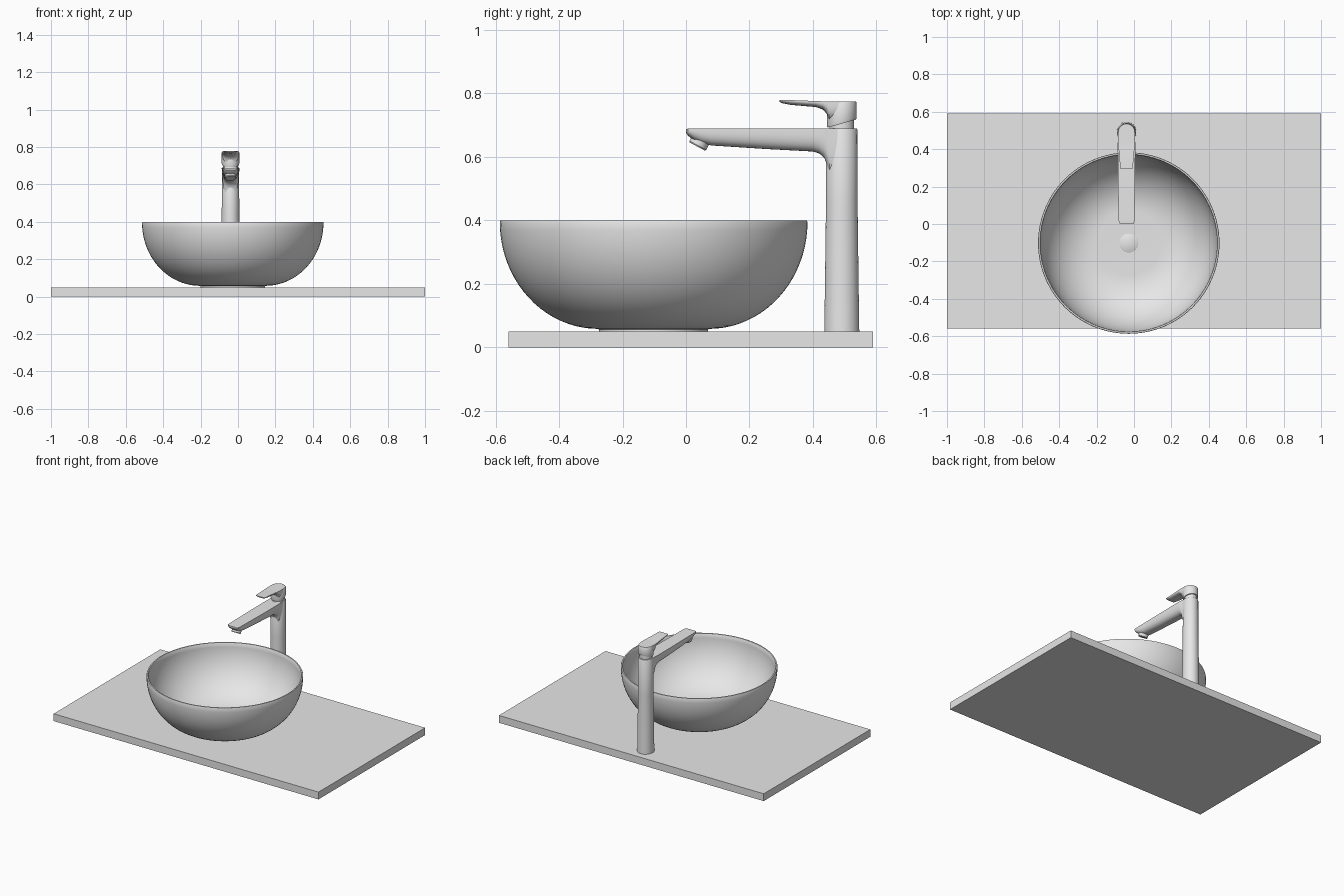
import bpy, bmesh
from math import sin, cos, pi, radians

if "Cube" in bpy.data.objects:
    bpy.data.objects.remove(bpy.data.objects["Cube"])

GREY = (0.8, 0.8, 0.8, 1)
mat = bpy.data.materials.new("light grey")
mat.use_nodes = True
mat.diffuse_color = GREY
mat.node_tree.nodes["Principled BSDF"].inputs["Base Color"].default_value = GREY


def rings_to_object(name, rings, location=(0, 0, 0)):
    """Bridge equal rings of points, cap both ends and shade smooth by angle."""
    bm = bmesh.new()
    loops = [[bm.verts.new(p) for p in ring] for ring in rings]
    n = len(loops[0])
    for a, b in zip(loops, loops[1:]):
        for i in range(n):
            j = (i + 1) % n
            bm.faces.new((a[i], a[j], b[j], b[i]))
    bm.faces.new(loops[0])
    bm.faces.new(loops[-1])
    bmesh.ops.recalc_face_normals(bm, faces=bm.faces)
    mesh = bpy.data.meshes.new(name)
    bm.to_mesh(mesh)
    bm.free()
    obj = bpy.data.objects.new(name, mesh)
    bpy.context.collection.objects.link(obj)
    obj.location = location
    mesh.materials.append(mat)
    bpy.ops.object.select_all(action="DESELECT")
    obj.select_set(True)
    bpy.context.view_layer.objects.active = obj
    bpy.ops.object.shade_smooth_by_angle(angle=radians(35))
    return obj


def lathe(name, profile, location, sides=48, depth=1.0):
    angles = [2 * pi * i / sides for i in range(sides)]
    rings = [[(r * cos(a), r * depth * sin(a), z) for a in angles] for r, z in profile]
    return rings_to_object(name, rings, location)


def loft(name, sections, x, power=0.75, steps=24):
    """Flat-topped, round-bottomed sections (y, half width, top, bottom)."""
    rings = []
    for y, w, top, bottom in sections:
        ring = []
        for i in range(steps + 1):
            a = pi * i / steps
            c, s = cos(a), max(sin(a), 0)
            side = abs(c) ** power * (1 if c > 0 else -1)
            ring.append((w * side, y, top - (top - bottom) * s ** power))
        rings.append(ring)
    return rings_to_object(name, rings, (x, 0, 0))


# Countertop slab
bpy.ops.mesh.primitive_cube_add(size=1, location=(0, 0.015, 0.025))
slab = bpy.context.object
slab.name = "countertop"
slab.scale = (2, 1.15, 0.05)
slab.data.materials.append(mat)

# Vessel basin: foot, outer wall, thin rim, inner wall, flat floor
BASIN = (-0.028, -0.102, 0)
steps = 20
arc = [pi / 2 * i / steps for i in range(steps + 1)]
outer = [(0.175 + 0.31 * cos(t), 0.395 - 0.337 * sin(t)) for t in reversed(arc)]
inner = [(0.17 + 0.302 * cos(t), 0.396 - 0.324 * sin(t)) for t in arc]
rim = [(0.483, 0.4), (0.475, 0.4)]
lathe("basin", [(0.172, 0.05), (0.172, 0.056)] + outer + rim + inner, BASIN, sides=96)
lathe("drain_cover", [(0.05, 0.07), (0.05, 0.075), (0.047, 0.077)], BASIN)

# Tap column and neck
TAP_X, TAP_Y = -0.04, 0.491
lathe("tap_column", [(0.052, 0.05), (0.05, 0.2), (0.047, 0.45), (0.046, 0.686), (0.044, 0.69)],
      (TAP_X, TAP_Y, 0), depth=1.06)
lathe("tap_neck", [(0.039, 0.685), (0.039, 0.73)], (TAP_X, TAP_Y, 0))

# Spout, deepening into the column
loft("spout", [(0.0, 0.035, 0.688, 0.676), (0.007, 0.041, 0.689, 0.666),
               (0.025, 0.042, 0.689, 0.653), (0.05, 0.043, 0.689, 0.642),
               (0.08, 0.043, 0.689, 0.636), (0.25, 0.046, 0.689, 0.625),
               (0.4, 0.047, 0.689, 0.617), (0.42, 0.047, 0.689, 0.611),
               (0.435, 0.047, 0.689, 0.598), (0.443, 0.046, 0.689, 0.58),
               (0.452, 0.045, 0.689, 0.54), (0.49, 0.044, 0.689, 0.53)], TAP_X)
aerator = lathe("aerator", [(0.027, -0.014), (0.03, -0.01), (0.03, 0.02)], (TAP_X, 0.042, 0.645))
aerator.rotation_euler.x = radians(-28)

# Handle body with a slanted underside, and its lever
handle = lathe("handle_body", [(0.045, 0.705), (0.047, 0.712), (0.047, 0.77), (0.044, 0.775)],
               (TAP_X, TAP_Y, 0))
for v in handle.data.vertices:
    if v.co.z < 0.72:
        v.co.z += 0.28 * v.co.y
loft("handle_lever", [(0.295, 0.031, 0.78, 0.774), (0.3, 0.034, 0.78, 0.77),
                      (0.33, 0.036, 0.779, 0.764), (0.41, 0.043, 0.776, 0.757),
                      (0.432, 0.045, 0.775, 0.749), (0.444, 0.046, 0.775, 0.735),
                      (0.45, 0.046, 0.775, 0.715), (0.49, 0.046, 0.775, 0.715)], TAP_X)
